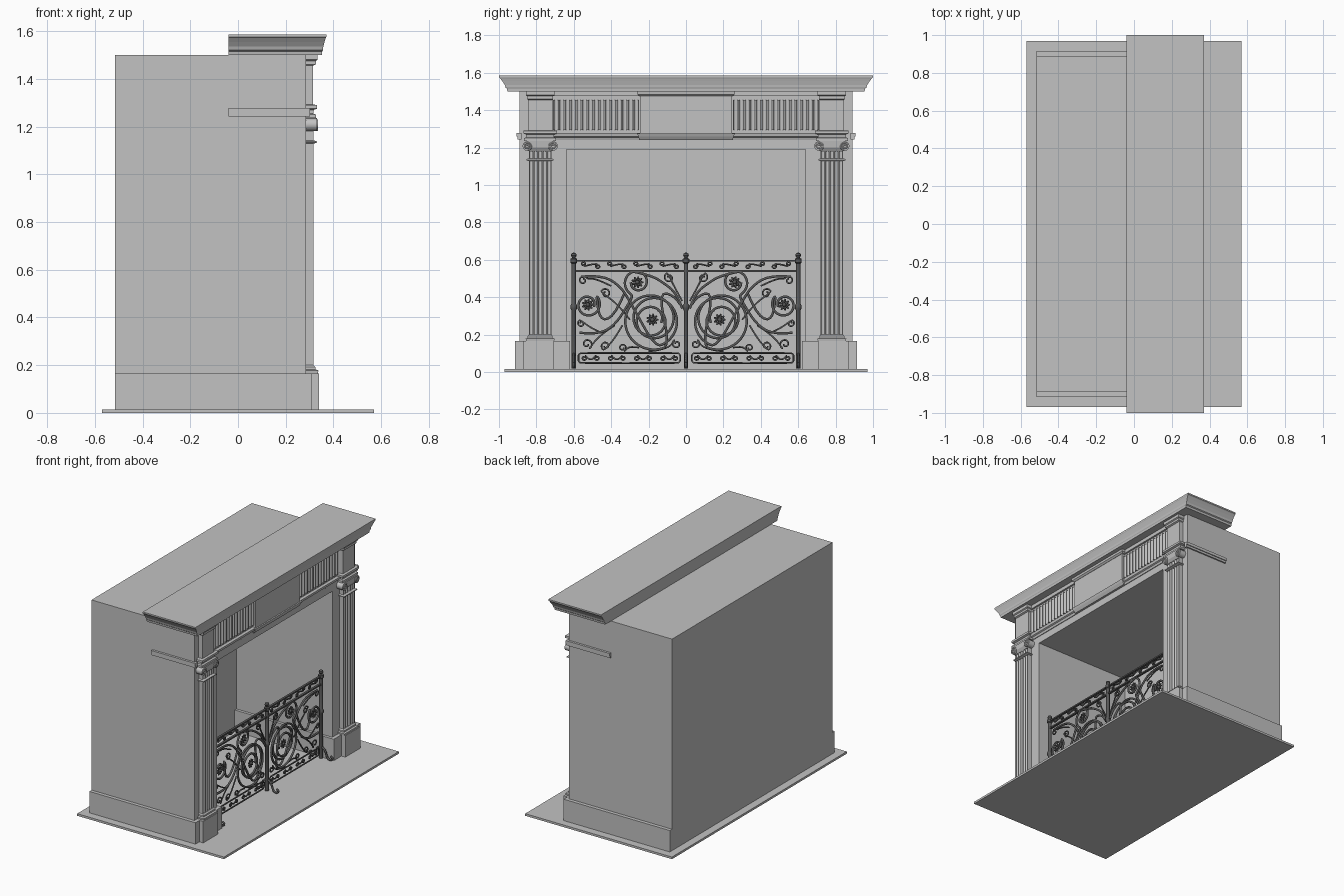
import bpy, bmesh, math
from mathutils import Vector, Matrix

cube = bpy.data.objects.get("Cube")
if cube:
    bpy.data.objects.remove(cube, do_unlink=True)


def material(name, rgb):
    m = bpy.data.materials.new(name)
    m.use_nodes = True
    m.diffuse_color = (*rgb, 1)
    m.node_tree.nodes["Principled BSDF"].inputs["Base Color"].default_value = (*rgb, 1)
    return m


stone = material("pale grey stone", (0.54, 0.54, 0.54))
iron = material("dark iron", (0.1, 0.1, 0.1))


def finish(name, bm, mat, smooth=False):
    bmesh.ops.recalc_face_normals(bm, faces=bm.faces)
    mesh = bpy.data.meshes.new(name)
    bm.to_mesh(mesh)
    bm.free()
    mesh.materials.append(mat)
    ob = bpy.data.objects.new(name, mesh)
    bpy.context.collection.objects.link(ob)
    if smooth:
        bpy.ops.object.select_all(action='DESELECT')
        ob.select_set(True)
        bpy.context.view_layer.objects.active = ob
        bpy.ops.object.shade_smooth_by_angle(angle=math.radians(35))
    return ob


def box(name, x, y, z, mat=stone):
    bm = bmesh.new()
    bmesh.ops.create_cube(bm, size=1)
    for v in bm.verts:
        for i, (lo, hi) in enumerate((x, y, z)):
            v.co[i] = hi if v.co[i] > 0 else lo
    return finish(name, bm, mat)


def prism(name, points, direction, mat=stone, smooth=False):
    bm = bmesh.new()
    face = bm.faces.new([bm.verts.new(p) for p in points])
    out = bmesh.ops.extrude_face_region(bm, geom=[face])["geom"]
    bmesh.ops.translate(bm, vec=direction, verts=[v for v in out if isinstance(v, bmesh.types.BMVert)])
    return finish(name, bm, mat, smooth)


def stack(name, x_back, rings):
    """Mitred moulding: rings are (z, front x, y low, y high)."""
    bm = bmesh.new()
    loops = [[bm.verts.new(p) for p in ((x_back, a, z), (f, a, z), (f, b, z), (x_back, b, z))]
             for z, f, a, b in rings]
    for p, q in zip(loops, loops[1:]):
        for i in range(4):
            j = (i + 1) % 4
            bm.faces.new((p[i], p[j], q[j], q[i]))
    bm.faces.new(loops[0])
    bm.faces.new(loops[-1])
    return finish(name, bm, stone)


def fluted(name, y0, y1, z0, z1, x0, x1, count):
    """Upright panel whose front carries round grooves."""
    pitch = (y1 - y0) / count
    r = pitch * 0.38
    pts = [(x0, y0, z0), (x1, y0, z0)]
    for k in range(count):
        c = y0 + (k + 0.5) * pitch
        for i in range(7):
            a = math.pi * i / 6
            pts.append((x1 - r * math.sin(a), c - r * math.cos(a), z0))
    pts += [(x1, y1, z0), (x0, y1, z0)]
    prism(name, pts, (0, 0, z1 - z0), smooth=True)


def tubes(name, paths, radius, mat):
    cu = bpy.data.curves.new(name, 'CURVE')
    cu.dimensions = '3D'
    cu.bevel_depth = radius
    cu.bevel_resolution = 1
    cu.resolution_u = 4
    cu.use_fill_caps = True
    for path in paths:
        sp = cu.splines.new('NURBS')
        sp.points.add(len(path) - 1)
        for p, co in zip(sp.points, path):
            p.co = (*co, 1)
        sp.order_u = 3
        sp.use_endpoint_u = True
    cu.materials.append(mat)
    ob = bpy.data.objects.new(name, cu)
    bpy.context.collection.objects.link(ob)


def spiral(cy, cz, r0, r1, start, turns, tail=()):
    """Scroll opening from r0 to r1, then running on through the tail points."""
    n = max(8, int(abs(turns) * 14))
    pts = []
    for i in range(n + 1):
        t = i / n
        a = math.radians(start) + math.tau * turns * t
        r = r0 + (r1 - r0) * t
        pts.append((cy + r * math.cos(a), cz + r * math.sin(a)))
    return pts + list(tail)


def both(y, s):
    return tuple(sorted((s * y[0], s * y[1])))


# Hearth slab and hollow chimney block
box("hearth_slab", (-0.57, 0.57), (-0.97, 0.97), (0, 0.015))
box("firebox_back", (-0.515, -0.46), (-0.64, 0.64), (0.015, 1.19))
box("chimney_top", (-0.515, 0.285), (-0.64, 0.64), (1.19, 1.5))

# Mantel shelf with sloping moulded edge
steps = ((1.5, 0), (1.515, 0.05), (1.52, 0.2), (1.535, 0.3), (1.555, 0.6), (1.57, 0.85), (1.575, 1), (1.585, 1))
stack("mantel_shelf", -0.04, [(z, 0.352 + 0.018 * t, -0.955 - 0.045 * t, 0.955 + 0.045 * t) for z, t in steps])

# Frieze centre tablet and horizontal mouldings
box("frieze_tablet", (0.28, 0.308), (-0.245, 0.245), (1.275, 1.475))
stack("tablet_cap", 0.28, [(1.475, 0.31, -0.25, 0.25), (1.485, 0.32, -0.26, 0.26), (1.5, 0.322, -0.262, 0.262)])
stack("tablet_sill", 0.28, [(1.24, 0.3, -0.25, 0.25), (1.26, 0.312, -0.255, 0.255), (1.275, 0.318, -0.262, 0.262)])
stack("architrave_moulding", 0.28, [(1.24, 0.29, -0.72, 0.72), (1.255, 0.295, -0.72, 0.72),
                                    (1.26, 0.304, -0.72, 0.72), (1.278, 0.308, -0.72, 0.72)])
box("frieze_top_band", (0.28, 0.298), (-0.72, 0.72), (1.475, 1.5))

for s, side in ((1, "left"), (-1, "right")):
    # Side wall, plinths and side string moulding
    box(side + "_side_wall", (-0.515, 0.285), both((0.64, 0.89), s), (0.015, 1.5))
    box(side + "_plinth", (-0.515, 0.31), both((0.62, 0.915), s), (0.015, 0.165))
    box(side + "_column_plinth", (0.3, 0.34), both((0.705, 0.872), s), (0.015, 0.165))
    for z, out in (((1.243, 1.258), 0.9), ((1.258, 1.278), 0.906)):
        box(side + "_string_moulding", (-0.04, 0.302), both((0.88, out), s), z)

    # Fluted frieze panel and column
    fluted(side + "_frieze_flutes", *both((0.25, 0.71), s), 1.295, 1.455, 0.28, 0.3, 15)
    fluted(side + "_column_shaft", *both((0.72, 0.84), s), 0.19, 1.19, 0.28, 0.316, 5)
    c = 0.78 * s
    base = ((0.165, 0.335, 0.075), (0.178, 0.337, 0.077), (0.182, 0.325, 0.067), (0.192, 0.325, 0.067),
            (0.2, 0.316, 0.06))
    stack(side + "_column_base", 0.28, [(z, x, c - w, c + w) for z, x, w in base])
    neck = ((1.128, 0.318, 0.062), (1.132, 0.33, 0.072), (1.138, 0.33, 0.072), (1.142, 0.318, 0.062))
    stack(side + "_column_neck_ring", 0.28, [(z, x, c - w, c + w) for z, x, w in neck])

    # Scrolled capital
    cap = ((1.18, 0.316, 0.06), (1.2, 0.328, 0.068), (1.235, 0.332, 0.07), (1.236, 0.326, 0.085),
           (1.25, 0.326, 0.085), (1.255, 0.315, 0.075), (1.27, 0.318, 0.075), (1.275, 0.332, 0.09),
           (1.29, 0.332, 0.09), (1.292, 0.315, 0.065))
    stack(side + "_capital", 0.28, [(z, x, c - w, c + w) for z, x, w in cap])
    scrolls = []
    for d in (-1, 1):
        vy = c + d * 0.068
        ring = [(0.28, vy + 0.026 * math.cos(math.tau * i / 16), 1.208 + 0.026 * math.sin(math.tau * i / 16))
                for i in range(16)]
        prism(side + "_capital_volute", ring, (0.052, 0, 0), smooth=True)
        scrolls.append([(0.332, vy + d * (y), 1.208 + z) for y, z in spiral(0, 0, 0.004, 0.024, 0, 1.75)])
    tubes(side + "_volute_spirals", scrolls, 0.004, stone)

    # Pier block above the capital
    pier = ((1.29, 0.315, 0.065), (1.455, 0.315, 0.065), (1.46, 0.326, 0.07), (1.475, 0.326, 0.07),
            (1.48, 0.334, 0.076), (1.5, 0.334, 0.076))
    stack(side + "_pier", 0.28, [(z, x, c - w, c + w) for z, x, w in pier])

# Fire screen: one half designed in (y, z), then mirrored
FX = 0.225
main = [
    spiral(0.18, 0.28, 0.05, 0.17, 200, -1.9, [(0.15, 0.43), (0.06, 0.41), (0.03, 0.36)]),
    spiral(0.18, 0.28, 0.06, 0.15, 120, 1.4, [(0.29, 0.36), (0.35, 0.46), (0.45, 0.52), (0.56, 0.51)]),
    spiral(0.26, 0.48, 0.035, 0.075, 0, -1.2, [(0.31, 0.36), (0.38, 0.25), (0.47, 0.2), (0.57, 0.21)]),
    spiral(0.525, 0.36, 0.035, 0.07, 200, -1.2, [(0.46, 0.27), (0.38, 0.3), (0.33, 0.42)]),
    [(0.02, 0.34), (0.05, 0.42), (0.11, 0.47), (0.19, 0.52), (0.3, 0.54)],
]
fine = [
    spiral(0.09, 0.505, 0.008, 0.028, 0, 1.2, [(0.06, 0.45), (0.02, 0.38)]),
    spiral(0.43, 0.42, 0.008, 0.028, 90, -1.2, [(0.36, 0.36), (0.3, 0.28)]),
    spiral(0.53, 0.15, 0.008, 0.03, 180, 1.2, [(0.46, 0.2), (0.38, 0.25)]),
    spiral(0.43, 0.14, 0.008, 0.025, 0, -1.2, [(0.38, 0.18), (0.34, 0.25)]),
    spiral(0.05, 0.15, 0.008, 0.025, 0, 1.2, [(0.1, 0.12), (0.2, 0.11)]),
    spiral(0.55, 0.49, 0.008, 0.025, 90, 1.2, [(0.48, 0.5), (0.4, 0.46)]),
    spiral(0.34, 0.13, 0.008, 0.022, 180, 1.2, [(0.3, 0.14), (0.25, 0.13)]),
    spiral(0.56, 0.26, 0.006, 0.02, 0, 1.2, [(0.5, 0.23), (0.45, 0.21)]),
]
# Small running S scrolls in the top and bottom borders
for i in range(4):
    y = 0.09 + i * 0.14
    fine.append(spiral(y - 0.04, 0.565, 0.004, 0.014, 0, 1.2, [(y, 0.575)])
                + spiral(y + 0.04, 0.578, 0.004, 0.014, 180, 1.2)[::-1])
    fine.append(spiral(y - 0.035, 0.075, 0.004, 0.015, 0, 1.2, [(y, 0.06)])
                + spiral(y + 0.035, 0.075, 0.004, 0.015, 180, -1.2)[::-1])
border = [(0.03, 0.075), (0.03, 0.1), (0.06, 0.102), (0.54, 0.102), (0.575, 0.1), (0.575, 0.075),
          (0.575, 0.05), (0.54, 0.048), (0.06, 0.048), (0.03, 0.05), (0.03, 0.075)]
fine.append(border)


def mirrored(paths):
    return [[(FX, s * y, z) for y, z in p] for p in paths for s in (1, -1)]


tubes("screen_main_scrolls", mirrored(main), 0.0075, iron)
tubes("screen_fine_scrolls", mirrored(fine), 0.005, iron)
for z in (0.54, 0.595):
    box("screen_rail", (FX - 0.008, FX + 0.008), (-0.6, 0.6), (z - 0.005, z + 0.005), iron)

# Rosettes
bm = bmesh.new()
for s in (1, -1):
    for y, z in ((0.18, 0.28), (0.26, 0.48), (0.525, 0.36)):
        centre = Matrix.Translation((FX, s * y, z))
        bmesh.ops.create_icosphere(bm, subdivisions=2, radius=0.011, matrix=centre)
        for k in range(9):
            petal = centre @ Matrix.Rotation(math.tau * k / 9, 4, 'X') @ Matrix.Translation((0, 0.021, 0))
            bmesh.ops.create_icosphere(bm, subdivisions=1, radius=0.013,
                                       matrix=petal @ Matrix.Diagonal((0.4, 1, 0.55, 1)))
finish("screen_rosettes", bm, iron, True)

# Posts with turned collars and finials, and curled feet
profile = ((0.012, 0.02), (0.012, 0.33), (0.018, 0.34), (0.018, 0.355), (0.012, 0.365), (0.012, 0.58),
           (0.018, 0.585), (0.018, 0.605), (0.008, 0.61), (0.015, 0.622), (0.013, 0.633), (0, 0.64))
for y in (-0.6, 0, 0.6):
    bm = bmesh.new()
    vs = [bm.verts.new((r, 0, z)) for r, z in ((0, 0.02),) + profile]
    es = [bm.edges.new(e) for e in zip(vs, vs[1:])]
    bmesh.ops.spin(bm, geom=vs + es, axis=(0, 0, 1), cent=(0, 0, 0), angle=math.tau, steps=12)
    bmesh.ops.remove_doubles(bm, verts=bm.verts, dist=0.0005)
    bmesh.ops.translate(bm, vec=Vector((FX, y, 0)), verts=bm.verts)
    finish("screen_post", bm, iron, True)
    feet = [[(FX + d * x, y, z) for x, z in ((0, 0.1), (0.03, 0.09), (0.045, 0.04), (0.06, 0.023),
                                             (0.085, 0.025), (0.09, 0.045), (0.075, 0.048))] for d in (1, -1)]
    tubes("screen_foot", feet, 0.007, iron)
